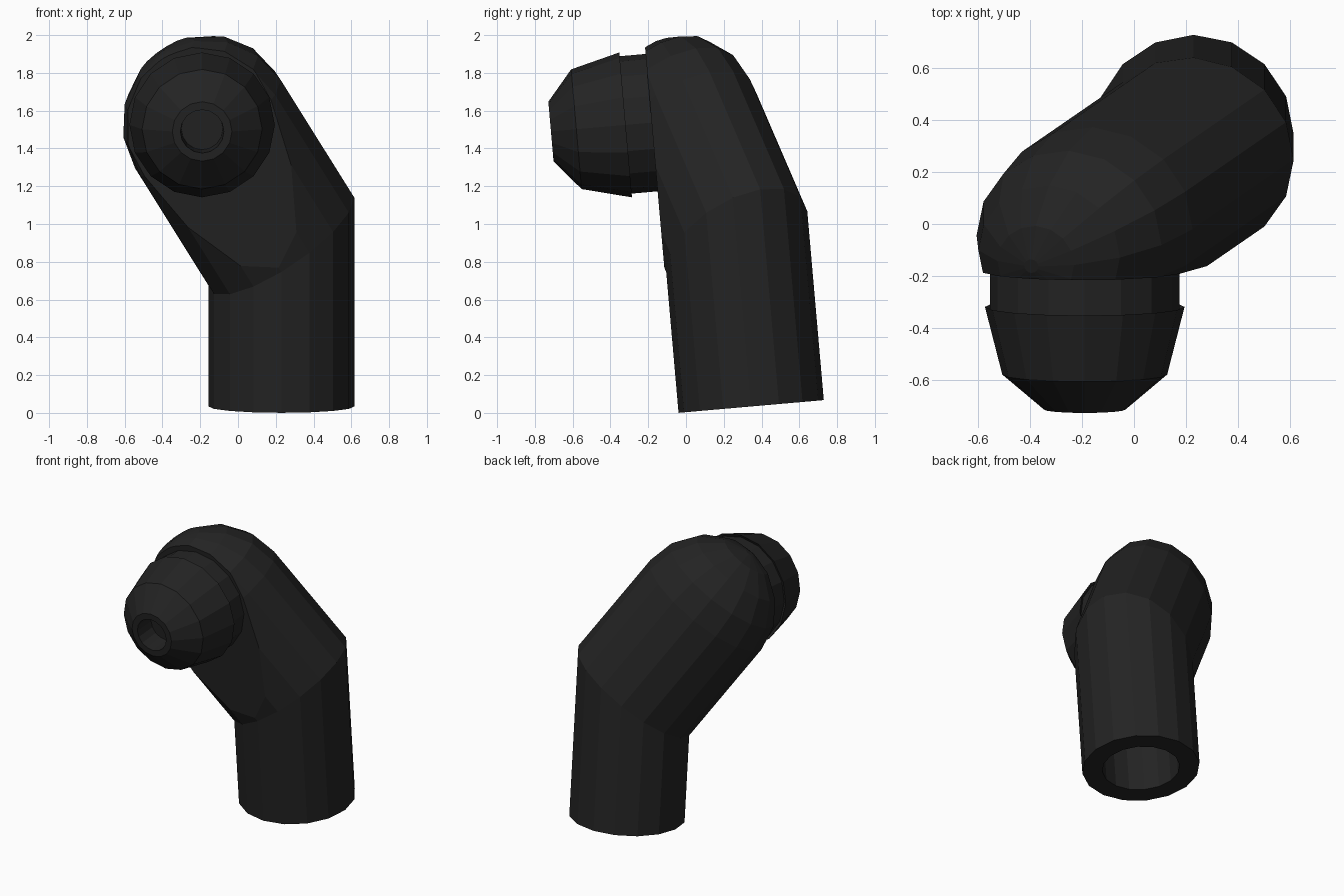
import bpy, bmesh, math
from mathutils import Vector

if "Cube" in bpy.data.objects:
    bpy.data.objects.remove(bpy.data.objects["Cube"])

N = 16
TILT = math.radians(5)
D = Vector((0, -math.sin(TILT), math.cos(TILT)))    # lower tube axis
F = Vector((0, -math.cos(TILT), -math.sin(TILT)))   # forward axis of the nozzle
X = Vector((1, 0, 0))

mat = bpy.data.materials.new("black plastic")
mat.diffuse_color = (0.017, 0.017, 0.017, 1)
mat.use_nodes = True
mat.node_tree.nodes["Principled BSDF"].inputs["Base Color"].default_value = mat.diffuse_color


def circle(c, r, u, v):
    return [c + r * (math.cos(2 * math.pi * i / N) * u + math.sin(2 * math.pi * i / N) * v)
            for i in range(N)]


def loft(name, rings, cut=None):
    """Skin a list of rings, close both ends, optionally slice off by a plane."""
    bm = bmesh.new()
    vs = [[bm.verts.new(p) for p in ring] for ring in rings]
    for a, b in zip(vs, vs[1:]):
        for i in range(N):
            j = (i + 1) % N
            bm.faces.new((a[i], a[j], b[j], b[i]))
    bm.faces.new(vs[0])
    bm.faces.new(vs[-1])
    if cut:
        geom = bm.verts[:] + bm.edges[:] + bm.faces[:]
        res = bmesh.ops.bisect_plane(bm, geom=geom, plane_co=cut[0], plane_no=cut[1],
                                     clear_outer=True)
        edges = [e for e in res["geom_cut"] if isinstance(e, bmesh.types.BMEdge)]
        bmesh.ops.contextual_create(bm, geom=edges)
    bmesh.ops.recalc_face_normals(bm, faces=bm.faces[:])
    me = bpy.data.meshes.new(name)
    bm.to_mesh(me)
    bm.free()
    me.materials.append(mat)
    ob = bpy.data.objects.new(name, me)
    bpy.context.collection.objects.link(ob)
    return ob


# Elbow body: hollow lower tube, slanted upper arm, domed end, flat front cut
R = 0.386
base = Vector((0.23, 0.345, 0.034))
joint = base + D * 0.876
head = Vector((-0.16, 0.0, 1.53))
axis = (head - joint).normalized()

low = circle(base, R, X, -F)
mitre = [p + D * ((joint - p).dot(axis) / D.dot(axis)) for p in low]
spokes = [p - joint for p in mitre]
rings = [circle(base + D * 0.5, 0.255, X, -F), circle(base, 0.255, X, -F), low, mitre]
for deg in (0, 22.5, 45, 67.5, 86):
    a = math.radians(deg)
    rings.append([head + s * math.cos(a) + axis * (0.475 * math.sin(a)) for s in spokes])
loft("elbow_body", rings, (base + F * (R + 0.008), F))

# Nozzle: neck, lip, tapered nose and recessed hole (distance forward, radius)
tip = Vector((-0.19, -0.715, 1.49))
profile = [(-0.62, 0.365), (-0.385, 0.365), (-0.397, 0.385), (-0.135, 0.318),
           (0.0, 0.158), (0.0, 0.115), (-0.15, 0.11)]
loft("nozzle", [circle(tip + F * t, r, X, D) for t, r in profile])
